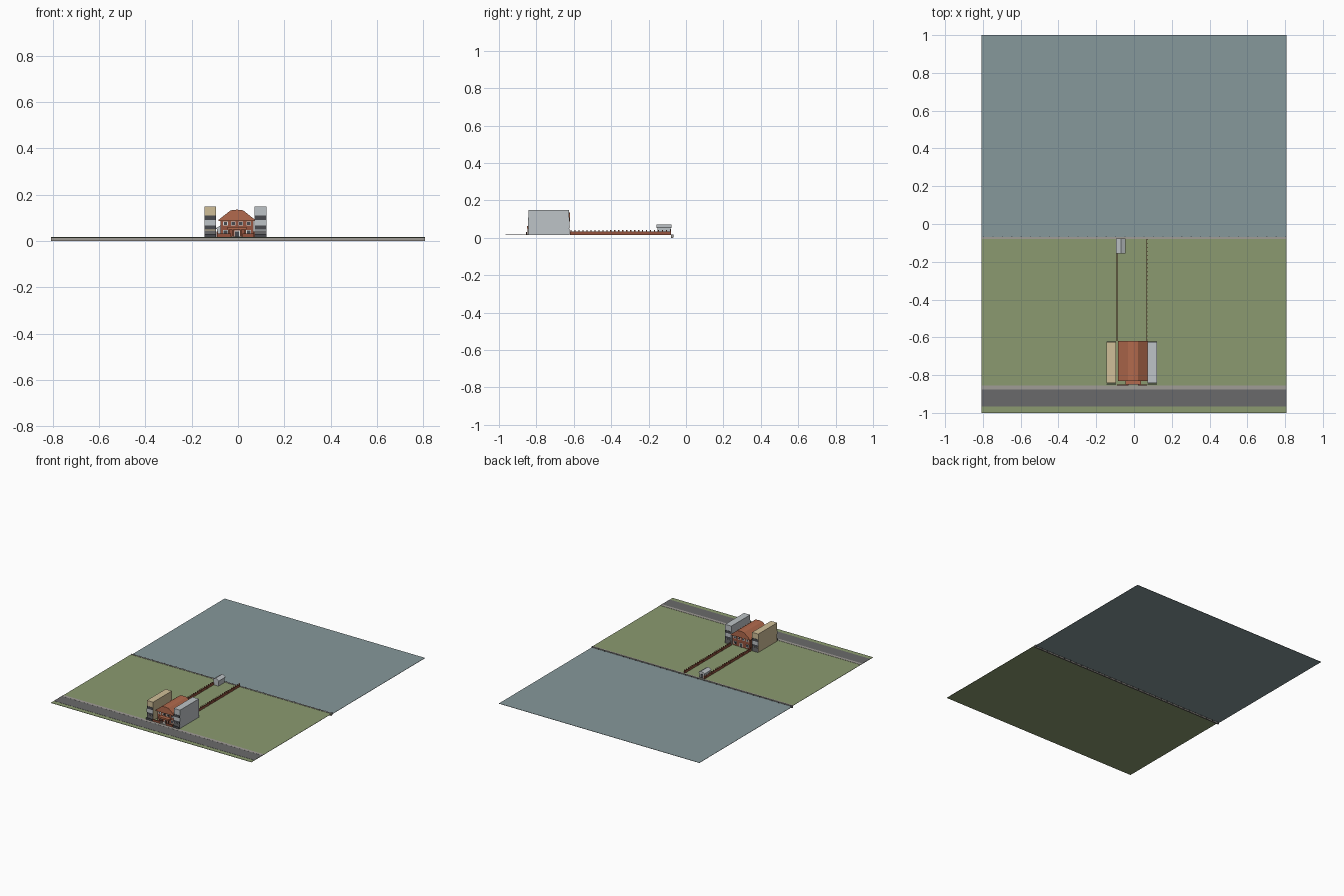
import bpy, bmesh

if "Cube" in bpy.data.objects:
    bpy.data.objects.remove(bpy.data.objects["Cube"])


def material(name, rgb):
    m = bpy.data.materials.new(name)
    lin = [((c / 255 + 0.055) / 1.055) ** 2.4 for c in rgb]
    m.diffuse_color = (*lin, 1)
    m.use_nodes = True
    m.node_tree.nodes["Principled BSDF"].inputs["Base Color"].default_value = m.diffuse_color
    return m


GRASS = material("grass", (139, 154, 112))
WATER = material("water", (134, 152, 155))
ROAD = material("asphalt", (106, 106, 107))
PAVE = material("pavement", (160, 156, 150))
TILE = material("terracotta", (178, 106, 77))
BRICK = material("brick", (150, 84, 62))
TAN = material("tan render", (208, 191, 152))
GREY = material("light grey", (190, 196, 199))
DARK = material("dark grey", (72, 74, 78))
WHITE = material("white", (226, 226, 222))


def finish(name, bm, mat):
    bmesh.ops.recalc_face_normals(bm, faces=bm.faces)
    me = bpy.data.meshes.new(name)
    bm.to_mesh(me)
    bm.free()
    me.materials.append(mat)
    ob = bpy.data.objects.new(name, me)
    bpy.context.collection.objects.link(ob)
    return ob


def boxes(name, mat, *spans):
    """Each span is x0, x1, y0, y1, z0, z1."""
    bm = bmesh.new()
    for x0, x1, y0, y1, z0, z1 in spans:
        vs = bmesh.ops.create_cube(bm, size=1)["verts"]
        for v in vs:
            v.co.x = x1 if v.co.x > 0 else x0
            v.co.y = y1 if v.co.y > 0 else y0
            v.co.z = z1 if v.co.z > 0 else z0
    return finish(name, bm, mat)


def prism(name, mat, profile, y0, y1):
    """Extrude an x-z outline along y."""
    bm = bmesh.new()
    f = bm.faces.new([bm.verts.new((x, y0, z)) for x, z in profile])
    ext = bmesh.ops.extrude_face_region(bm, geom=[f])["geom"]
    for v in ext:
        if isinstance(v, bmesh.types.BMVert):
            v.co.y = y1
    return finish(name, bm, mat)


G = 0.016  # ground level
W = 0.808  # half width of the site

# Site: land, water, street and sea wall
boxes("lawn", GRASS, (-W, W, -1, -0.075, G - 0.002, G))
boxes("water", WATER, (-W, W, -0.07, 1, 0.009, 0.011))
boxes("road", ROAD, (-W, W, -0.966, -0.876, G, G + 0.001))
boxes("sidewalk", PAVE, (-W, W, -0.876, -0.855, G, G + 0.0015))
boxes("sea_wall", PAVE, (-W, W, -0.08, -0.07, 0, G + 0.002))
boxes("wall_fenders", DARK, *[(-0.8 + i * 0.05, -0.794 + i * 0.05, -0.07, -0.066, 0.002, G + 0.002)
                              for i in range(33)])

# Garden walls with pillars
for side, x in (("left", -0.09), ("right", 0.068)):
    boxes(side + "_garden_wall", BRICK, (x - 0.002, x + 0.002, -0.62, -0.08, G, 0.033))
    boxes(side + "_garden_pillars", BRICK,
          *[(x - 0.003, x + 0.003, y - 0.003, y + 0.003, G, 0.041)
            for y in [-0.615 + i * 0.0213 for i in range(26)]])


# Neighbouring apartment blocks with window bands and balconies at both ends
def block(name, mat, x0, x1):
    y0, y1 = -0.842, -0.625
    boxes(name, mat, (x0, x1, y0, y1, G, 0.15))
    for end, a, b in (("front", y0 - 0.002, y0), ("rear", y1, y1 + 0.002)):
        boxes(f"{name}_{end}_windows", DARK,
              (x0 + 0.001, x1 - 0.001, a, b, 0.092, 0.11),
              (x0 + 0.001, x1 - 0.001, a, b, 0.05, 0.067))
        boxes(f"{name}_{end}_garage", ROAD, (x0 + 0.001, x1 - 0.001, a, b, G, 0.047))
        boxes(f"{name}_{end}_panel", GREY, (x0, x1, a, b, 0.067, 0.092))
    # Low front fence
    boxes(name + "_fence", DARK, (x0, x1, -0.853, -0.85, G, 0.03))


block("left_block", TAN, -0.145, -0.095)
block("right_block", GREY, 0.072, 0.122)

# House body and roof
boxes("house_walls", BRICK, (-0.075, 0.067, -0.822, -0.63, G, 0.092))
prism("house_roof", TILE, [(-0.084, 0.088), (0.074, 0.088), (0.074, 0.092), (0.022, 0.133),
                           (-0.005, 0.136), (-0.032, 0.133), (-0.084, 0.092)], -0.832, -0.62)

# Windows and doors on both ends of the house
for end, s, y in (("front", -1, -0.822), ("rear", 1, -0.63)):
    def plate(x, w, z0, z1, d):
        ys = sorted((y, y + s * d))
        return (x - w, x + w, *ys, z0, z1)
    cols = (-0.054, -0.02, 0.012, 0.046)
    boxes(f"{end}_window_frames", WHITE, *[plate(x, 0.010, 0.067, 0.085, 0.002) for x in cols],
          *[plate(x, 0.011, 0.026, 0.048, 0.002) for x in (cols[0], cols[3])],
          plate(-0.004, 0.012, G, 0.045, 0.002))
    boxes(f"{end}_window_glass", DARK, *[plate(x, 0.007, 0.07, 0.082, 0.003) for x in cols],
          *[plate(x, 0.008, 0.029, 0.045, 0.003) for x in (cols[0], cols[3])],
          plate(-0.004, 0.008, G, 0.041, 0.003))

# Front porch with canopy and posts
boxes("porch_canopy", TILE, (-0.046, 0.036, -0.85, -0.822, 0.05, 0.062))
boxes("porch_posts", BRICK, *[(x - 0.003, x + 0.003, -0.847, -0.841, G, 0.05)
                              for x in (-0.04, -0.022, 0.012, 0.03)])
boxes("porch_step", PAVE, (-0.046, 0.036, -0.852, -0.822, G, 0.02))
boxes("front_garden_wall", BRICK, (-0.09, -0.03, -0.855, -0.851, G, 0.032),
      (0.02, 0.07, -0.855, -0.851, G, 0.032))

# Boathouse by the water
boxes("boathouse_walls", GREY, (-0.09, -0.05, -0.153, -0.082, G, 0.056))
boxes("boathouse_door", DARK, (-0.08, -0.06, -0.082, -0.08, G, 0.046))
prism("boathouse_roof", GREY, [(-0.095, 0.053), (-0.045, 0.053), (-0.045, 0.056),
                               (-0.07, 0.071), (-0.095, 0.056)], -0.157, -0.077)
